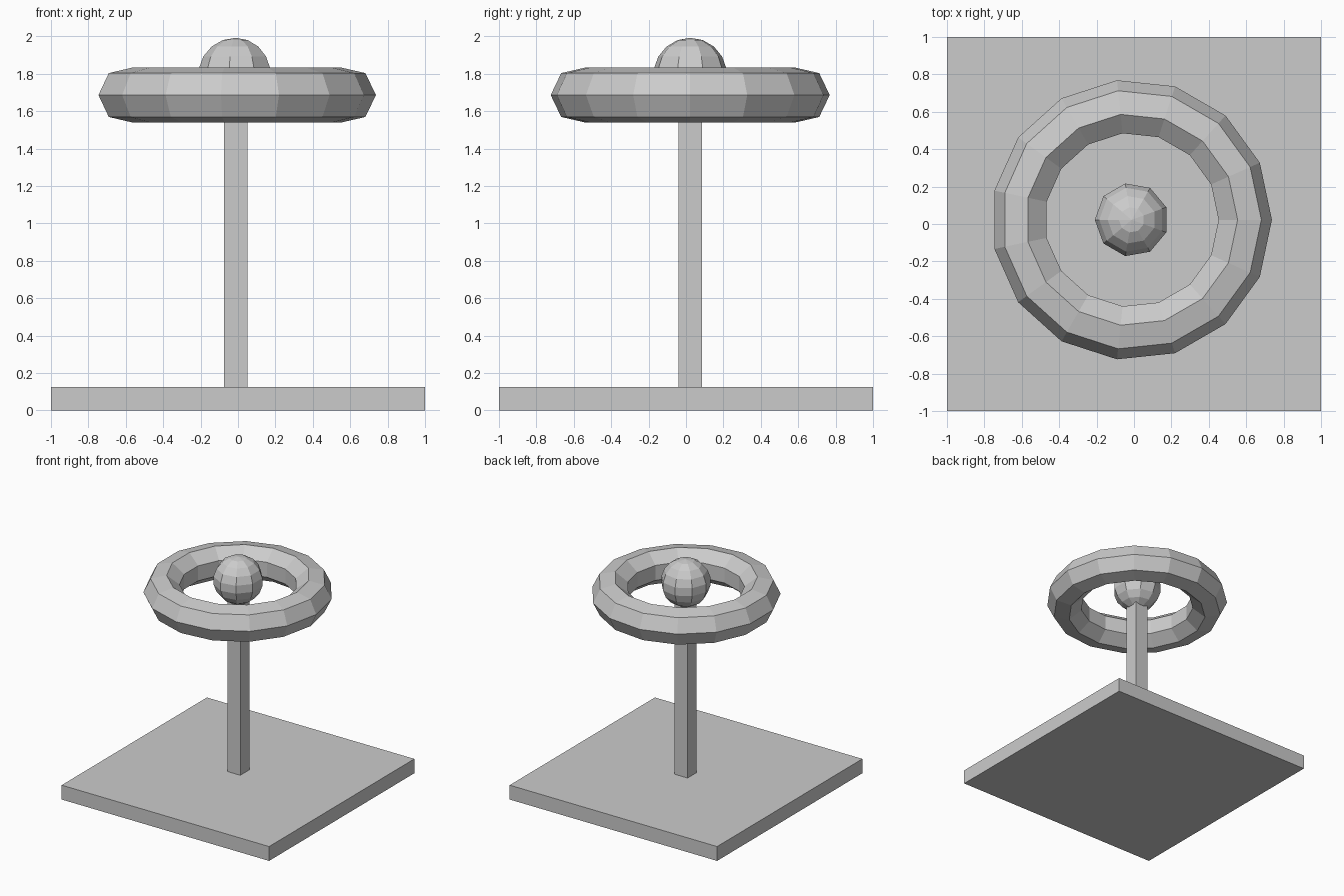
import bpy, bmesh
from math import sin, cos, pi

if "Cube" in bpy.data.objects:
    bpy.data.objects.remove(bpy.data.objects["Cube"])

CX, CY = -0.0125, 0.0225  # axis shared by post, ring and ball


def finish(name, bm):
    bmesh.ops.remove_doubles(bm, verts=bm.verts, dist=1e-5)
    bmesh.ops.recalc_face_normals(bm, faces=bm.faces)
    mesh = bpy.data.meshes.new(name)
    bm.to_mesh(mesh)
    bm.free()
    obj = bpy.data.objects.new(name, mesh)
    bpy.context.collection.objects.link(obj)
    return obj


def box(name, center, size):
    bm = bmesh.new()
    bmesh.ops.create_cube(bm, size=1)
    bmesh.ops.scale(bm, vec=size, verts=bm.verts)
    bmesh.ops.translate(bm, vec=center, verts=bm.verts)
    return finish(name, bm)


def lathe(name, profile, sides, z, start=0.0, closed=False):
    """Spin (radius, height) points round the shared axis with flat facets."""
    bm = bmesh.new()
    rings = []
    for i in range(sides):
        a = start + 2 * pi * i / sides
        rings.append([bm.verts.new((CX + r * cos(a), CY + r * sin(a), z + h))
                      for r, h in profile])
    n = len(profile)
    for i in range(sides):
        p, q = rings[i], rings[(i + 1) % sides]
        for j in range(n if closed else n - 1):
            k = (j + 1) % n
            bm.faces.new((p[j], q[j], q[k], p[k]))
    return finish(name, bm)


# Square base and post
box("base", (0, 0, 0.0625), (2, 2, 0.125))
box("post", (CX, CY, 0.875), (0.125, 0.125, 1.5))

# Ring: 15 sides round, seven-sided section
section = [(0.6 + 0.15 * cos(2 * pi * i / 7), 0.15 * sin(2 * pi * i / 7))
           for i in range(7)]
lathe("ring", section, 15, 1.686, closed=True)

# Ball: nine sides, nine bands, a corner facing -x
arc = [(0.2 * sin(pi * i / 9), 0.2 * cos(pi * i / 9)) for i in range(10)]
lathe("ball", arc, 9, 1.792, start=pi)
